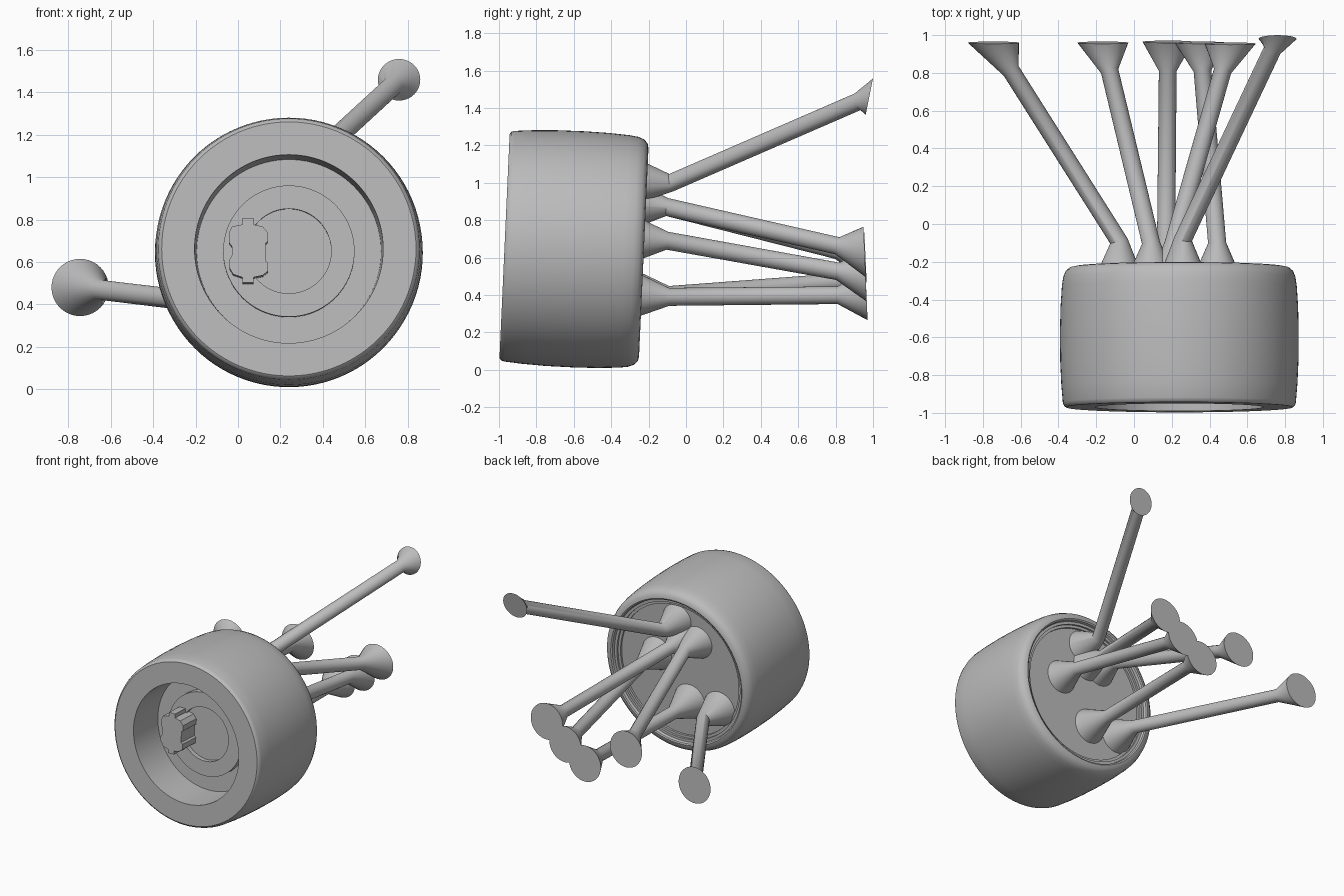
import bpy, bmesh, math
from mathutils import Vector, Matrix

cube = bpy.data.objects.get("Cube")
if cube:
    bpy.data.objects.remove(cube, do_unlink=True)

grey = bpy.data.materials.new("plain grey")
grey.use_nodes = True
grey.diffuse_color = (0.5, 0.5, 0.5, 1)
grey.node_tree.nodes["Principled BSDF"].inputs["Base Color"].default_value = grey.diffuse_color


def finish(bm, name, angle=35):
    bmesh.ops.recalc_face_normals(bm, faces=bm.faces)
    mesh = bpy.data.meshes.new(name)
    bm.to_mesh(mesh)
    bm.free()
    mesh.materials.append(grey)
    obj = bpy.data.objects.new(name, mesh)
    bpy.context.collection.objects.link(obj)
    bpy.ops.object.select_all(action='DESELECT')
    obj.select_set(True)
    bpy.context.view_layer.objects.active = obj
    bpy.ops.object.shade_smooth_by_angle(angle=math.radians(angle))
    return obj


# Wheel frame: origin at the middle of the front face, local y runs to the back
wheel_frame = Matrix.Translation((0.24, -0.97, 0.662)) @ Matrix.Rotation(math.radians(-2.6), 4, 'X')


def lathe(name, profile, steps=96):
    """Turn (radius, depth) points about the local y axis."""
    bm = bmesh.new()
    verts = [bm.verts.new((r, 0 + d, 0)) for r, d in profile]
    edges = [bm.edges.new(pair) for pair in zip(verts, verts[1:])]
    bmesh.ops.spin(bm, geom=verts + edges, cent=(0, 0, 0), axis=(0, 1, 0),
                   angle=math.tau, steps=steps, use_duplicate=False)
    bmesh.ops.remove_doubles(bm, verts=bm.verts, dist=0.0001)
    finish(bm, name).matrix_world = wheel_frame


# Wheel body with deep front recess, raised hub ring and shallow stepped back
lathe("wheel", [
    (0, 0.26), (0.2, 0.26), (0.2, 0.225), (0.31, 0.225), (0.31, 0.28),
    (0.435, 0.28), (0.445, 0.0), (0.6, 0.0), (0.611, 0.008), (0.617, 0.025),
    (0.625, 0.12), (0.631, 0.25), (0.632, 0.4), (0.629, 0.53), (0.622, 0.64),
    (0.615, 0.69), (0.602, 0.722), (0.58, 0.74), (0.555, 0.745),
    (0.545, 0.74), (0.54, 0.72), (0.52, 0.72), (0.52, 0.705),
    (0.5, 0.705), (0.5, 0.69), (0, 0.69)])

# Notched peg standing off the hub, with a tab above and below
outline = [(-0.02, 0.10), (0.015 - 0.04, 0.12), (-0.025, 0.15), (0.025, 0.15),
           (0.025, 0.12), (0.07, 0.11), (0.095, 0.08), (0.095, 0.04),
           (0.082, 0.03), (0.082, -0.05), (0.095, -0.06), (0.095, -0.1),
           (0.07, -0.12), (0.025, -0.13), (0.025, -0.155), (-0.025, -0.155),
           (-0.025, -0.13), (-0.07, -0.115), (-0.09, -0.08), (-0.09, -0.05),
           (-0.075, -0.025), (-0.075, 0.015), (-0.09, 0.035), (-0.09, 0.08),
           (-0.075, 0.11)][1:]
bm = bmesh.new()
face = bm.faces.new([bm.verts.new((x, 0.1, z)) for x, z in outline])
extruded = bmesh.ops.extrude_face_region(bm, geom=[face], use_keep_orig=True)
moved = [v for v in extruded["geom"] if isinstance(v, bmesh.types.BMVert)]
bmesh.ops.translate(bm, verts=moved, vec=(0, 0.17, 0))
finish(bm, "hub_peg", 25).matrix_world = wheel_frame @ Matrix.Translation((-0.193, 0, 0))


def arm(name, knuckle, tip, flare_y, tip_radius, tip_normal, sides=40):
    """Straight rod flaring to a disc at the tip and to a cone on the wheel."""
    knuckle, tip = Vector(knuckle), Vector(tip)
    along = (tip - knuckle).normalized()
    neck = knuckle.lerp(tip, (flare_y - knuckle.y) / (tip.y - knuckle.y))
    foot = Vector((knuckle.x, -0.29, knuckle.z + 0.01))
    bend = (along + Vector((0, 1, 0))).normalized()
    stations = [(foot, Vector((0, 1, -0.045)), 0.13), (knuckle, bend, 0.048),
                (neck, along, 0.047), (tip, Vector(tip_normal), tip_radius)]
    bm = bmesh.new()
    rings = []
    for centre, normal, radius in stations:
        n = normal.normalized()
        u = Vector((0, 0, 1)).cross(n).normalized()
        v = n.cross(u)
        rings.append([bm.verts.new(centre + radius * (math.cos(a) * u + math.sin(a) * v))
                      for a in (math.tau * i / sides for i in range(sides))])
    for lower, upper in zip(rings, rings[1:]):
        for i in range(sides):
            j = (i + 1) % sides
            bm.faces.new((lower[i], lower[j], upper[j], upper[i]))
    bm.faces.new(rings[0])
    bm.faces.new(rings[-1])
    finish(bm, name, 40)


# Six suspension rods fanning out behind the wheel
flat = (0, 1, 0.045)
rods = {
    "lower_outer_arm": ((-0.08, -0.09, 0.40), (-0.745, 0.96, 0.48)),
    "upper_inner_arm": ((0.09, -0.1, 0.87), (-0.165, 0.96, 0.60)),
    "lower_middle_arm": ((0.17, -0.09, 0.39), (0.18, 0.965, 0.40)),
    "side_arm": ((0.44, -0.1, 0.69), (0.35, 0.96, 0.50)),
    "upper_middle_arm": ((0.21, -0.1, 0.87), (0.51, 0.955, 0.63)),
}
for rod_name, (near, far) in rods.items():
    arm(rod_name, near, far, 0.81, 0.135, flat)
arm("top_arm", (0.26, -0.08, 1.0), (0.76, 0.98, 1.46), 0.92, 0.1, (0, 1, -0.2))
